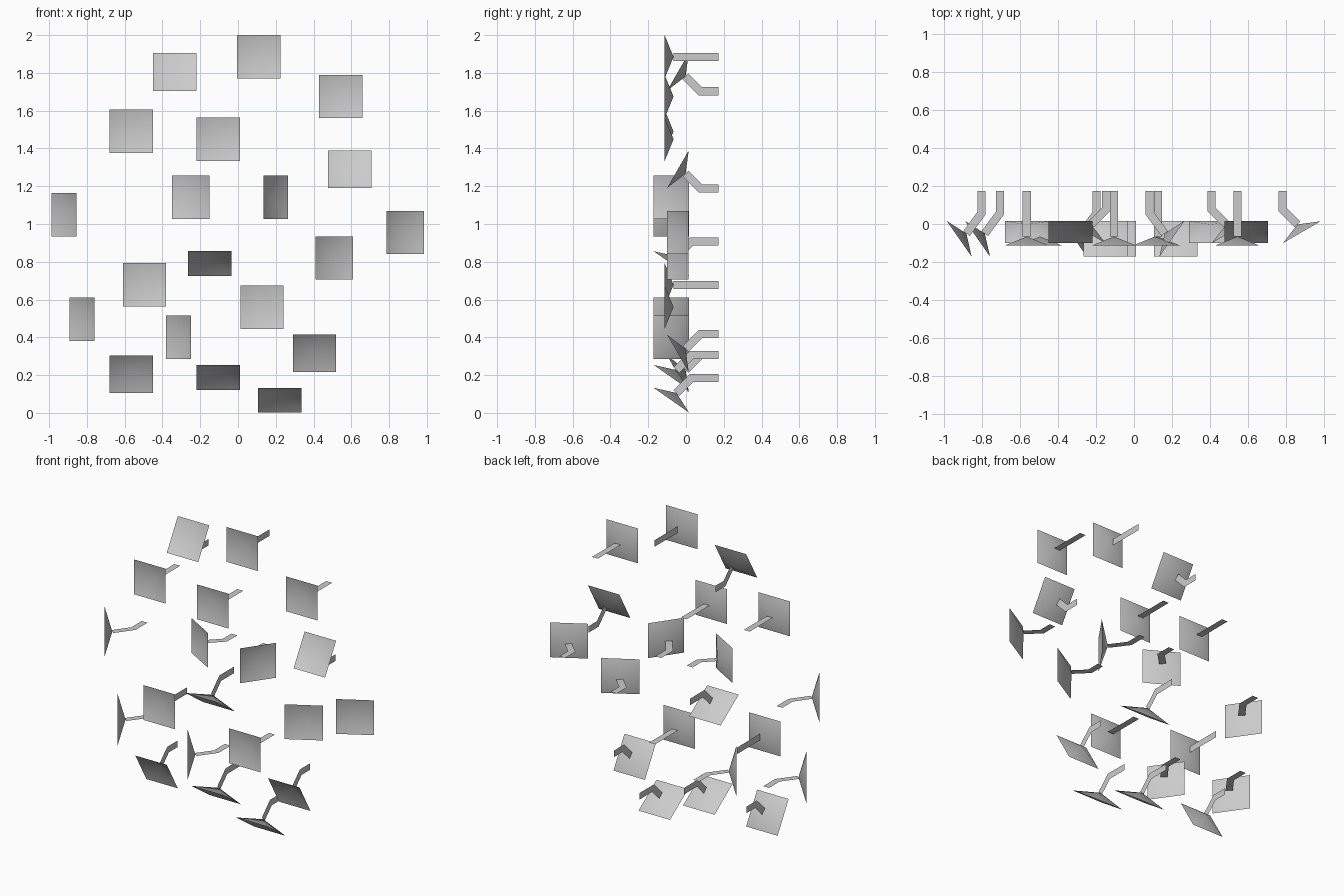
import bpy
from mathutils import Vector
from math import sin, cos, radians

if "Cube" in bpy.data.objects:
    bpy.data.objects.remove(bpy.data.objects["Cube"])

H = 0.115        # half side of a square panel
DEPTH = 0.047    # how far the dished middle sits behind the rim
ARM_W = 0.0215   # half width of the flat arm
BACK = 0.173     # y of the rear arm ends
Y = Vector((0, 1, 0))
DIRS = {'U': Vector((0, 0, 1)), 'D': Vector((0, 0, -1)),
        'L': Vector((-1, 0, 0)), 'R': Vector((1, 0, 0))}

# rim centre y, sideways arm offset, for each tilt angle
TILT = {0: (-0.113, 0.0), 30: (-0.043, 0.102), 55: (-0.0775, 0.118)}

# panel centre x, centre z, facing direction, tilt
PANELS = [
    (-0.335, 1.805, 'U', 30), (0.11, 1.885, 'U', 0), (0.545, 1.675, 'R', 0),
    (-0.565, 1.49, 'R', 0), (-0.105, 1.448, 'R', 0), (0.592, 1.29, 'U', 30),
    (-0.25, 1.142, 'L', 30), (0.2, 1.142, 'R', 55), (-0.922, 1.05, 'L', 55),
    (0.885, 0.955, 'R', 30), (-0.15, 0.79, 'D', 55), (0.51, 0.82, 'R', 30),
    (-0.495, 0.678, 'U', 0), (-0.825, 0.495, 'L', 55), (0.127, 0.56, 'R', 0),
    (-0.315, 0.4, 'L', 55), (0.405, 0.315, 'D', 30), (-0.565, 0.205, 'D', 30),
    (-0.105, 0.188, 'D', 55), (0.22, 0.067, 'D', 55),
]


def add_mesh(name, verts, faces, smooth):
    me = bpy.data.meshes.new(name)
    me.from_pydata([tuple(v) for v in verts], [], faces)
    for p in me.polygons:
        p.use_smooth = smooth
    me.update()
    ob = bpy.data.objects.new(name, me)
    bpy.context.collection.objects.link(ob)
    return ob


def strip(path, half):
    """Left and right mitred edges of a flat 2D path."""
    out = []
    for i, p in enumerate(path):
        dirs = []
        if i > 0:
            dirs.append((p - path[i - 1]).normalized())
        if i < len(path) - 1:
            dirs.append((path[i + 1] - p).normalized())
        normals = [Vector((-d.y, d.x)) for d in dirs]
        m = sum(normals, Vector((0, 0))).normalized()
        m = m * (half / m.dot(normals[0]))
        out += [p + m, p - m]
    return out


for i, (x, z, facing, tilt) in enumerate(PANELS, 1):
    u = DIRS[facing]
    a = radians(tilt)
    rim_y, offset = TILT[tilt]
    c = Vector((x, rim_y, z))
    n = u * sin(a) - Y * cos(a)
    t = u * cos(a) + Y * sin(a)
    s = n.cross(t)

    # dished square panel: four triangles meeting at a recessed centre
    corners = [c + t * H * p + s * H * q
               for p, q in ((1, 1), (-1, 1), (-1, -1), (1, -1))]
    apex = c - n * DEPTH
    add_mesh(f"panel_{i}", corners + [apex],
             [(k, (k + 1) % 4, 4) for k in range(4)], True)

    # flat bent arm lying in the plane of the tilt
    start = Vector((apex.y, (apex - c).dot(u)))
    path = [start]
    if tilt:
        rise = abs(-offset - start.y)
        lean = 1.0 if (tilt == 30 or facing == 'D') else 1.35
        path.append(Vector((start.x + rise * lean, -offset)))
    path.append(Vector((BACK, -offset)))
    base = Vector((x, 0, z))
    verts = [base + Y * p.x + u * p.y for p in strip(path, ARM_W)]
    add_mesh(f"arm_{i}", verts,
             [(2 * k, 2 * k + 1, 2 * k + 3, 2 * k + 2)
              for k in range(len(path) - 1)], False)
